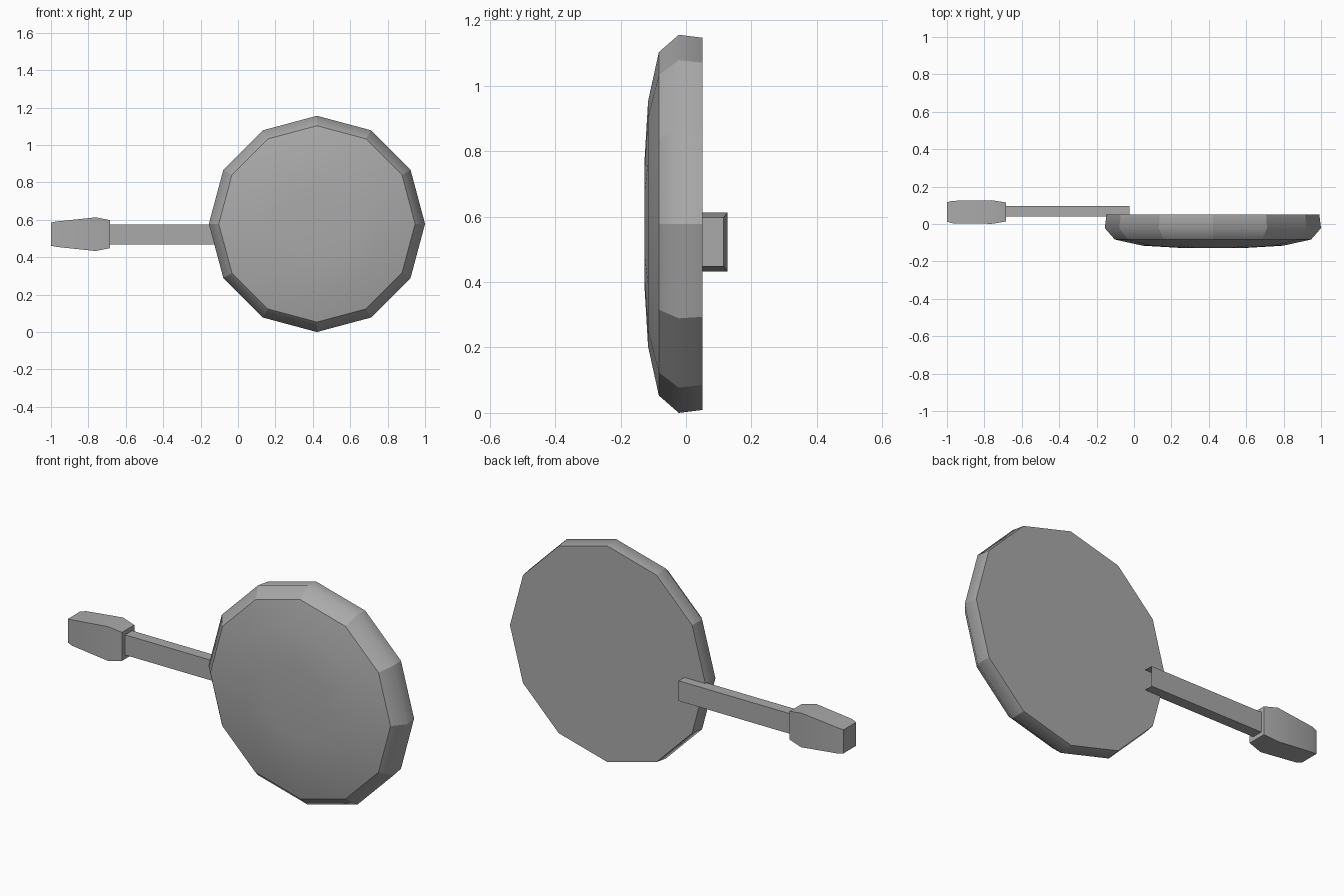
import bpy
import bmesh
import math
from mathutils import Vector

cube = bpy.data.objects.get("Cube")
if cube:
    bpy.data.objects.remove(cube, do_unlink=True)

grey = bpy.data.materials.new("plain grey")
grey.use_nodes = True
colour = (0.4, 0.4, 0.4, 1)
grey.diffuse_color = colour
grey.node_tree.nodes["Principled BSDF"].inputs["Base Color"].default_value = colour


def add_object(name, bm):
    bmesh.ops.recalc_face_normals(bm, faces=bm.faces)
    mesh = bpy.data.meshes.new(name)
    bm.to_mesh(mesh)
    bm.free()
    mesh.materials.append(grey)
    obj = bpy.data.objects.new(name, mesh)
    bpy.context.collection.objects.link(obj)
    return obj


def loft(bm, sections, caps=True):
    """Join rings of points; optionally close both ends."""
    rings = [[bm.verts.new(p) for p in ring] for ring in sections]
    n = len(rings[0])
    for a, b in zip(rings, rings[1:]):
        for i in range(n):
            j = (i + 1) % n
            bm.faces.new((a[i], a[j], b[j], b[i]))
    if caps:
        bm.faces.new(rings[0])
        bm.faces.new(rings[-1])
    return rings


# Round body: twelve-sided shallow dish with a gently domed front
SIDES = 12
CENTRE = Vector((0.422, 0, 0.578))
profile = [(0.05, 0.569), (-0.022, 0.578), (-0.083, 0.525),
           (-0.116, 0.375), (-0.127, 0.19)]


def polygon(y, r):
    angles = [2 * math.pi * i / SIDES for i in range(SIDES)]
    return [CENTRE + Vector((r * math.sin(a), y, r * math.cos(a))) for a in angles]


bm = bmesh.new()
rings = loft(bm, [polygon(y, r) for y, r in profile])
for face in bm.faces:
    face.smooth = True
# Crisp rim facets, front ring and back ring
for edge in bm.edges:
    ring_ids = [next(k for k, ring in enumerate(rings) if v in ring) for v in edge.verts]
    along_rim = ring_ids[0] != ring_ids[1] and max(ring_ids) <= 2
    if along_rim or ring_ids in ([0, 0], [2, 2]):
        edge.smooth = False
add_object("round_body", bm)


# Handle parts: rectangular sections along x
def box_section(x, half_y, half_z, y, z):
    return [(x, y + sy * half_y, z + sz * half_z)
            for sy, sz in ((-1, -1), (1, -1), (1, 1), (-1, 1))]


# Hollow rod with open ends, slightly sunk into the back of the body
bm = bmesh.new()
loft(bm, [box_section(x, 0.029, 0.053, 0.068, 0.522) for x in (-0.69, -0.025)], caps=False)
add_object("handle_rod", bm)

# Tapered grip
bm = bmesh.new()
grip = [(-1, 0.052, 0.062), (-0.97, 0.06, 0.068),
        (-0.76, 0.063, 0.09), (-0.685, 0.051, 0.075)]
loft(bm, [box_section(x, hy, hz, 0.064, 0.523) for x, hy, hz in grip])
obj = add_object("handle_grip", bm)
bpy.ops.object.select_all(action="DESELECT")
obj.select_set(True)
bpy.context.view_layer.objects.active = obj
bpy.ops.object.shade_smooth_by_angle(angle=math.radians(30))
